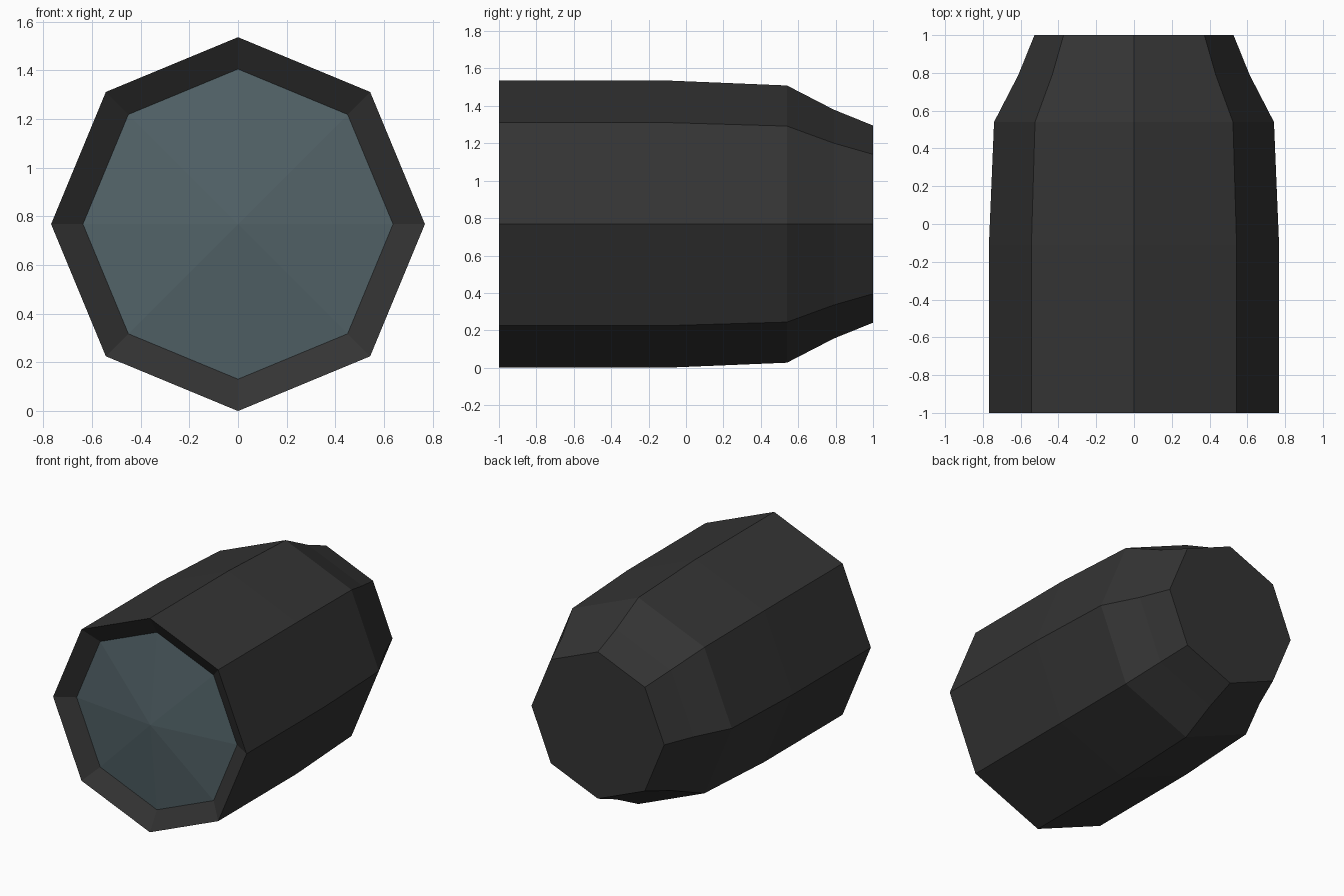
import bpy
import bmesh
from math import cos, sin, pi

SIDES = 8
AXIS_Z = 0.768

cube = bpy.data.objects.get("Cube")
if cube:
    bpy.data.objects.remove(cube, do_unlink=True)


def make_material(name, color):
    mat = bpy.data.materials.new(name)
    mat.use_nodes = True
    mat.diffuse_color = (*color, 1)
    bsdf = next(n for n in mat.node_tree.nodes if n.type == 'BSDF_PRINCIPLED')
    bsdf.inputs["Base Color"].default_value = (*color, 1)
    return mat


def lathe(name, profile, mat, cap_back=False):
    """Turn (radius, y) points about the y axis; zero radius makes a tip."""
    bm = bmesh.new()
    rings = []
    for r, y in profile:
        count = SIDES if r > 0 else 1
        angles = [2 * pi * i / SIDES for i in range(count)]
        rings.append([bm.verts.new((r * cos(a), y, r * sin(a))) for a in angles])
    for a, b in zip(rings, rings[1:]):
        for i in range(SIDES):
            j = (i + 1) % SIDES
            if len(a) == 1:
                bm.faces.new((a[0], b[i], b[j]))
            else:
                bm.faces.new((a[i], b[i], b[j], a[j]))
    if cap_back:
        bm.faces.new(rings[-1][::-1])
    mesh = bpy.data.meshes.new(name)
    bm.to_mesh(mesh)
    bm.free()
    mesh.materials.append(mat)
    obj = bpy.data.objects.new(name, mesh)
    obj.location.z = AXIS_Z
    bpy.context.collection.objects.link(obj)
    return obj


black = make_material("black casing", (0.034, 0.034, 0.034))
glass = make_material("blue grey glass", (0.087, 0.127, 0.141))

# Casing: sloped front lip, long barrel, tapered back with a flat cap
lathe("casing", [(0.637, -0.92), (0.768, -1), (0.768, -0.11), (0.741, 0.54),
                 (0.612, 0.79), (0.527, 1)], black, cap_back=True)

# Faceted lens bulging out to the plane of the rim
lathe("lens", [(0, -0.995), (0.637, -0.92)], glass)
